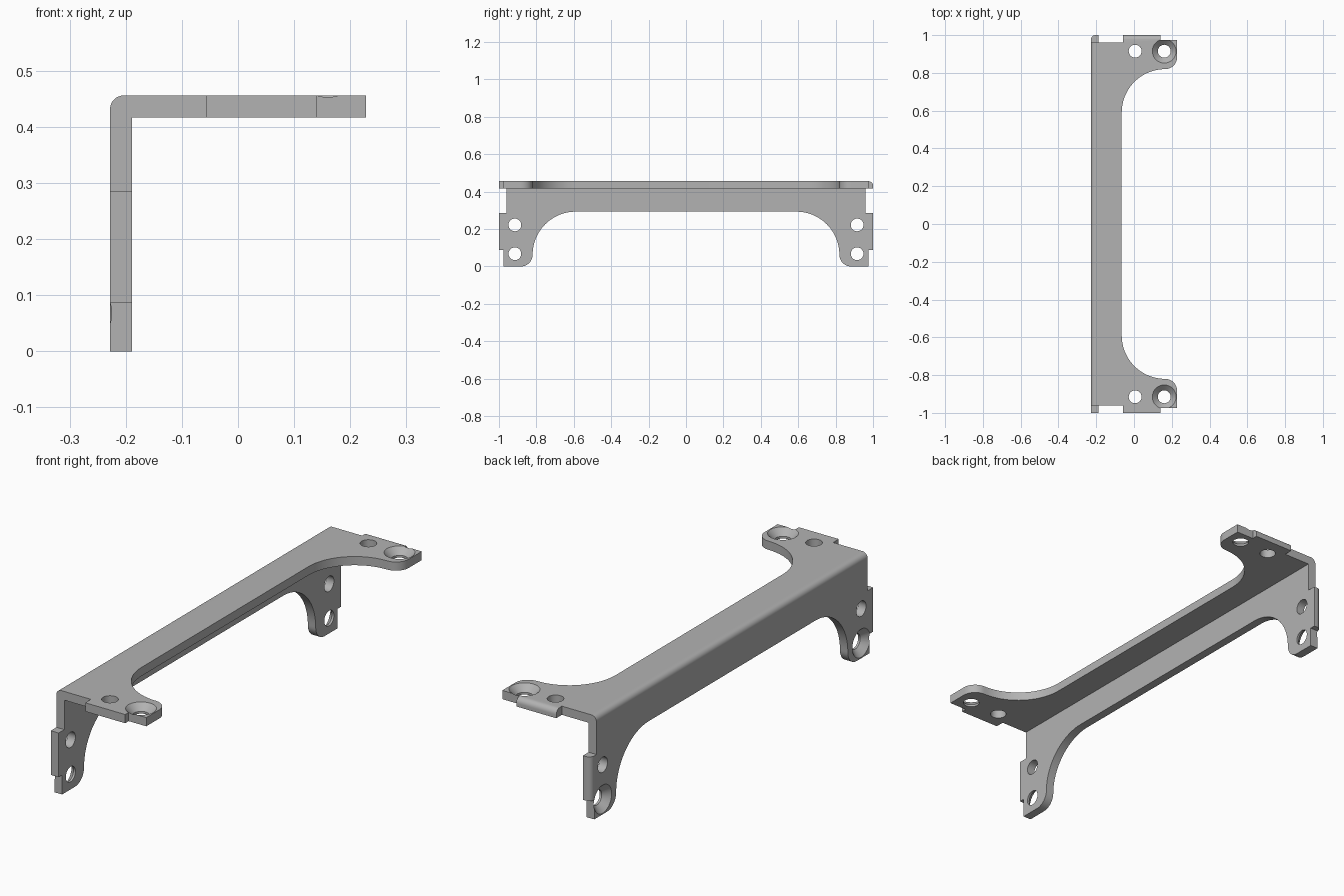
import bpy
import bmesh
from math import sin, cos, pi, radians
from mathutils import Vector

if "Cube" in bpy.data.objects:
    bpy.data.objects.remove(bpy.data.objects["Cube"], do_unlink=True)

WIDTH = 0.456      # reach of each flange from the outer corner
THICK = 0.039
BEND = 0.024       # outer bend radius
HALF = WIDTH / 2

metal = bpy.data.materials.new("grey metal")
metal.use_nodes = True
GREY = (0.45, 0.45, 0.45, 1)
metal.diffuse_color = GREY
metal.node_tree.nodes["Principled BSDF"].inputs["Base Color"].default_value = GREY


# Flange coordinates: y along the bracket, v away from the bend, w into the sheet
def on_top(y, v, w):
    return Vector((v - HALF, y, WIDTH - w))


def on_side(y, v, w):
    return Vector((w - HALF, y, WIDTH - v))


def arc(cy, cv, r, start, end, steps):
    angles = [radians(start + (end - start) * i / steps) for i in range(steps + 1)]
    return [(cy + r * cos(a), cv + r * sin(a)) for a in angles]


def make_object(name, bm):
    bmesh.ops.recalc_face_normals(bm, faces=bm.faces)
    mesh = bpy.data.meshes.new(name)
    bm.to_mesh(mesh)
    bm.free()
    mesh.materials.append(metal)
    ob = bpy.data.objects.new(name, mesh)
    bpy.context.collection.objects.link(ob)
    return ob


def prism(bm, near, far):
    a = [bm.verts.new(p) for p in near]
    b = [bm.verts.new(p) for p in far]
    bm.faces.new(a)
    bm.faces.new(b[::-1])
    for i in range(len(a)):
        j = (i + 1) % len(a)
        bm.faces.new((a[i], b[i], b[j], a[j]))


def flange(name, place):
    # Half outline: stepped end with tab, rounded foot, large inner sweep
    half = [(0.96, BEND), (0.96, 0.171), (1.0, 0.171), (1.0, 0.369),
            (0.975, 0.369), (0.975, WIDTH)]
    half += arc(0.883, WIDTH - 0.063, 0.063, 90, 180, 10)
    half += arc(0.59, WIDTH - 0.063, 0.23, 0, -90, 24)[1:]
    outline = half + [(-y, v) for y, v in reversed(half)]
    bm = bmesh.new()
    prism(bm, [place(y, v, 0) for y, v in outline],
          [place(y, v, THICK) for y, v in outline])
    # Round the outer edge of the rear tab
    ends = [place(1.0, v, 0) for v in (0.171, 0.369)]
    edge = [e for e in bm.edges
            if all(min((p.co - q).length for q in ends) < 0.001 for p in e.verts)]
    bmesh.ops.bevel(bm, geom=edge, offset=BEND, segments=6, profile=0.5,
                    affect='EDGES')
    return make_object(name, bm)


def bend_strip():
    section = [(-HALF + THICK, WIDTH - THICK), (-HALF, WIDTH - THICK)]
    section += arc(-HALF + BEND, WIDTH - BEND, BEND, 180, 90, 8)
    section += [(-HALF + THICK, WIDTH)]
    bm = bmesh.new()
    prism(bm, [(x, -0.96, z) for x, z in section],
          [(x, 0.96, z) for x, z in section])
    return make_object("bend", bm)


def hole(bm, place, y, v, rings, sides=40):
    loops = []
    for w, r in rings:
        loops.append([bm.verts.new(place(y + r * cos(2 * pi * i / sides),
                                         v + r * sin(2 * pi * i / sides), w))
                      for i in range(sides)])
    bm.faces.new(loops[0])
    bm.faces.new(loops[-1][::-1])
    for a, b in zip(loops, loops[1:]):
        for i in range(sides):
            j = (i + 1) % sides
            bm.faces.new((a[i], b[i], b[j], a[j]))


def combine(target, other, operation):
    mod = target.modifiers.new(operation.lower(), 'BOOLEAN')
    mod.operation = operation
    mod.solver = 'EXACT'
    mod.object = other
    bpy.context.view_layer.objects.active = target
    bpy.ops.object.modifier_apply(modifier=mod.name)
    bpy.data.objects.remove(other, do_unlink=True)


# Folded sheet: bend with two matching flanges
bracket = bend_strip()
bracket.name = "corner_bracket"
combine(bracket, flange("top_flange", on_top), 'UNION')
combine(bracket, flange("side_flange", on_side), 'UNION')

# Plain and countersunk screw holes at each end of both flanges
PLAIN = [(-0.02, 0.034), (0.06, 0.034)]
SUNK = [(-0.02, 0.083), (0.029, 0.034), (0.06, 0.034)]
bm = bmesh.new()
for place in (on_top, on_side):
    for y in (-0.915, 0.915):
        hole(bm, place, y, 0.234, PLAIN)
        hole(bm, place, y, 0.388, SUNK)
cutter = make_object("hole_cutter", bm)
cutter.hide_render = True
combine(bracket, cutter, 'DIFFERENCE')

# Smooth the curves, keep the sheet edges sharp
bpy.ops.object.select_all(action='DESELECT')
bracket.select_set(True)
bpy.context.view_layer.objects.active = bracket
bpy.ops.object.shade_smooth_by_angle(angle=radians(30))
